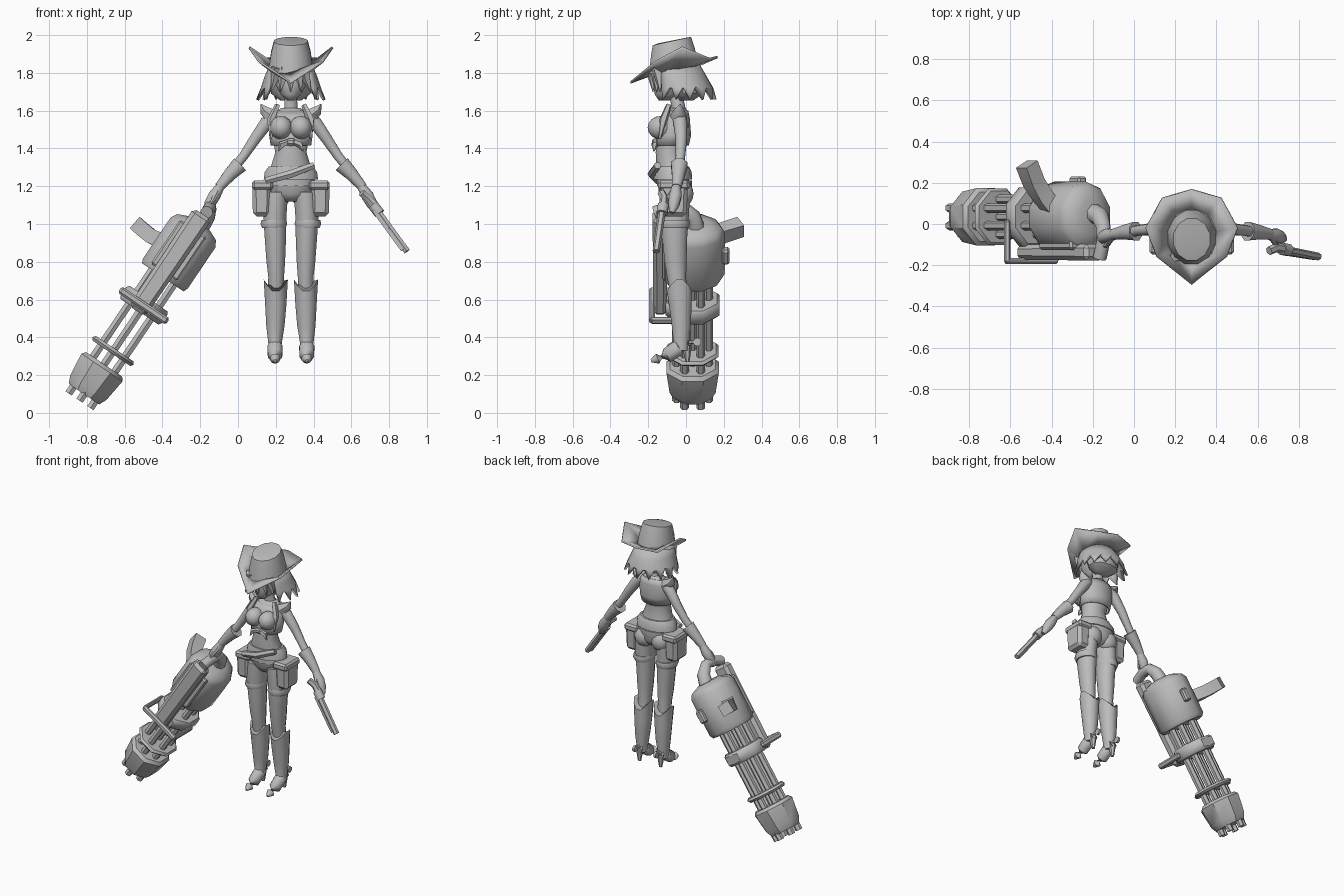
import bpy, bmesh, math
from mathutils import Matrix, Vector

CX = 0.28                                   # figure's centre line
BODY = Matrix.Translation((CX, 0, 0))
# rotary gun frame: local z runs up the barrels
GUN = Matrix(((.83, 0, .56, -.709), (0, 1, 0, .035), (-.56, 0, .83, .257), (0, 0, 0, 1)))

grey = bpy.data.materials.new("plain_grey")
grey.diffuse_color = (0.5, 0.5, 0.5, 1)


def finish(name, bm, matrix=BODY, angle=40, thick=0):
    bm.transform(matrix)
    bmesh.ops.recalc_face_normals(bm, faces=bm.faces)
    me = bpy.data.meshes.new(name)
    bm.to_mesh(me)
    bm.free()
    ob = bpy.data.objects.new(name, me)
    bpy.context.collection.objects.link(ob)
    me.materials.append(grey)
    bpy.ops.object.select_all(action='DESELECT')
    ob.select_set(True)
    bpy.context.view_layer.objects.active = ob
    bpy.ops.object.shade_smooth_by_angle(angle=math.radians(angle))
    if thick:
        ob.modifiers.new("thickness", 'SOLIDIFY').thickness = thick
    return ob


def skin(bm, rings, caps=True):
    n = len(rings[0])
    for a, b in zip(rings, rings[1:]):
        for i in range(n):
            bm.faces.new((a[i], a[(i + 1) % n], b[(i + 1) % n], b[i]))
    if caps:
        bm.faces.new(rings[0])
        bm.faces.new(rings[-1])


def loft(name, secs, n=12, matrix=BODY, caps=True, angle=40, thick=0):
    """sections: x, y, z, rx, ry, tilt along y, rise at the sides"""
    bm, rings = bmesh.new(), []
    for s in secs:
        x, y, z, rx, ry, tilt, rise = (list(s) + [0, 0])[:7]
        ring = []
        for i in range(n):
            a = math.tau * (i + .5) / n
            c, d = math.cos(a), math.sin(a)
            ring.append(bm.verts.new((x + rx * c, y + ry * d, z + tilt * ry * d + rise * c * c)))
        rings.append(ring)
    skin(bm, rings, caps)
    return finish(name, bm, matrix, angle, thick)


def tube(name, pts, n=8, matrix=BODY, angle=50):
    """points: x, y, z, radius"""
    bm, rings = bmesh.new(), []
    P = [Vector(p[:3]) for p in pts]
    for i, p in enumerate(pts):
        t = (P[min(i + 1, len(P) - 1)] - P[max(i - 1, 0)]).normalized()
        u = t.cross(Vector((0, 1, 0)) if abs(t.y) < .9 else Vector((0, 0, 1))).normalized()
        v = t.cross(u)
        rings.append([bm.verts.new(P[i] + p[3] * (u * math.cos(a) + v * math.sin(a)))
                      for a in (math.tau * (k + .5) / n for k in range(n))])
    skin(bm, rings)
    return finish(name, bm, matrix, angle)


def box(name, loc, size, matrix=BODY, taper=1, bevel=.01):
    bm = bmesh.new()
    bmesh.ops.create_cube(bm, size=1)
    for v in bm.verts:
        k = taper if v.co.z < 0 else 1
        v.co = Vector((v.co.x * size[0] * k, v.co.y * size[1] * k, v.co.z * size[2])) + Vector(loc)
    bmesh.ops.bevel(bm, geom=bm.edges[:], offset=bevel, segments=1, affect='EDGES')
    return finish(name, bm, matrix, 30)


def ball(name, loc, scale):
    bm = bmesh.new()
    bmesh.ops.create_uvsphere(bm, u_segments=12, v_segments=8, radius=1)
    bm.transform(Matrix.Translation(loc) @ Matrix.Diagonal((*scale, 1)))
    return finish(name, bm, angle=80)


# hat: crown and upswept brim
loft("hat_crown", [(0, -.065, 1.82, .122, .135, .2), (0, -.07, 1.91, .108, .12, .2),
                   (0, -.075, 1.968, .092, .105, .22), (0, -.07, 1.972, .07, .08, .2)], 12)
half = [(0, -.295, 1.755), (.165, -.16, 1.865), (.217, -.02, 1.94), (.14, .125, 1.88), (0, .165, 1.89)]
outer = half + [(-x, y, z) for x, y, z in half[3:0:-1]]
bm = bmesh.new()
inner = []
for x, y, z in outer:
    d = Vector((x, y + .065)).normalized()
    inner.append(bm.verts.new((d.x * .115, d.y * .128 - .065, 1.825 + .02 * d.y)))
skin(bm, [inner, [bm.verts.new(p) for p in outer]], False)
finish("hat_brim", bm, angle=50, thick=.012)

# head and neck
loft("head", [(0, -.115, 1.655, .02, .03), (0, -.095, 1.685, .055, .07), (0, -.08, 1.74, .085, .095),
              (0, -.07, 1.80, .092, .1), (0, -.07, 1.85, .08, .09)], 14, angle=70)
loft("neck", [(0, -.035, 1.57, .06, .045), (0, -.04, 1.62, .036, .036), (0, -.06, 1.71, .034, .036)], 10)

# hair: cap open at the face with a ragged hem
bm, rows, cols = bmesh.new(), [], 21
for z, rx, ry, y in ((1.85, .11, .12, -.05), (1.78, .14, .145, -.035), (1.72, .16, .165, -.02), (1.68, .175, .16, -.01)):
    row = []
    for i in range(cols):
        a = math.radians(-90 + 48 + 264 * i / (cols - 1))
        dip = 0 if z > 1.7 else (.045 if i % 2 else -.02)
        k = 1 if z > 1.7 else (.9 if i % 2 else 1.07)
        row.append(bm.verts.new((rx * k * math.cos(a), y + ry * k * math.sin(a), z + dip)))
    rows.append(row)
for a, b in zip(rows, rows[1:]):
    for i in range(cols - 1):
        bm.faces.new((a[i], a[i + 1], b[i + 1], b[i]))
finish("hair", bm, angle=50, thick=.015)
loft("hair_nape", [(0, 0, 1.76, .12, .1), (0, .01, 1.69, .11, .08), (0, 0, 1.655, .06, .04)], 10)
for i, x in enumerate((-.075, -.04, 0, .04, .075)):
    tube(f"fringe_{i}", [(x, -.155, 1.83, .03), (x * 1.1, -.178 + abs(x) * .5, 1.77, .024),
                         (x * 1.4, -.175 + abs(x) * .5, 1.70, .002)], 5)

# torso, open waistcoat and hips
loft("torso", [(0, -.065, 1.20, .135, .09), (0, -.075, 1.29, .112, .082), (0, -.088, 1.38, .084, .074),
               (0, -.075, 1.46, .1, .08), (0, -.06, 1.53, .11, .08), (0, -.045, 1.585, .1, .055),
               (0, -.04, 1.615, .05, .04)], 16, angle=70)
loft("waistcoat", [(0, -.075, 1.415, .11, .09), (0, -.065, 1.47, .118, .092), (0, -.05, 1.56, .122, .07),
                   (0, -.04, 1.6, .095, .052)], 14, caps=False, thick=.008, angle=60)
loft("pelvis", [(0, -.055, 1.12, .06, .06), (0, -.055, 1.16, .125, .088), (0, -.06, 1.23, .137, .092)], 14, angle=70)
loft("waistband", [(0, -.07, 1.235, .148, .102), (0, -.07, 1.275, .142, .1), (0, -.075, 1.305, .12, .09)], 14)
tube("slanted_belt", [(-.13, -.15, 1.23, .02), (0, -.18, 1.265, .024), (.12, -.15, 1.31, .02)], 6)
box("vest_knot", (0, -.165, 1.435), (.05, .03, .035))
for s in (-1, 1):
    tube("vest_tail", [(0, -.165, 1.44, .014), (s * .05, -.165, 1.42, .018), (s * .065, -.17, 1.385, .003)], 5)

for s, side in ((-1, "right"), (1, "left")):
    ball(side + "_bust", (s * .052, -.135, 1.51), (.06, .068, .062))
    tube(side + "_lapel", [(s * .07, -.09, 1.63, .015), (s * .105, -.12, 1.55, .022), (s * .105, -.14, 1.45, .006)], 5)
    tube(side + "_shoulder_spike", [(s * .1, -.04, 1.57, .045), (s * .14, -.035, 1.60, .03), (s * .16, -.03, 1.635, .002)], 6)
    ball(side + "_buttock", (s * .065, -.02, 1.16), (.068, .06, .07))

    # legs
    loft(side + "_leg", [(s * .075, -.06, 1.17, .063, .085), (s * .085, -.062, 1.05, .064, .08),
                         (s * .082, -.06, .92, .058, .068), (s * .08, -.055, .80, .051, .06),
                         (s * .078, -.05, .72, .043, .052), (s * .08, -.035, .6, .045, .045)], 12, angle=70)
    loft(side + "_garter", [(s * .09, -.06, .978, .064, .076), (s * .09, -.06, 1.0, .073, .085),
                            (s * .09, -.06, 1.022, .068, .08)], 12)
    # boots with notched tops, heels and spurs
    loft(side + "_boot", [(s * .08, -.035, .64, .066, .068, 0, .07), (s * .08, -.03, .57, .058, .062),
                          (s * .082, -.025, .46, .05, .052), (s * .084, -.025, .37, .037, .042),
                          (s * .084, -.03, .33, .036, .045)], 12, angle=60)
    tube(side + "_foot", [(s * .084, .015, .365, .03), (s * .084, -.04, .345, .042), (s * .084, -.1, .305, .04),
                          (s * .084, -.15, .287, .028), (s * .084, -.185, .275, .008)], 10)
    tube(side + "_heel", [(s * .084, .005, .36, .026), (s * .084, .008, .27, .011)], 6)
    tube(side + "_spur", [(s * .084, .015, .375, .012), (s * .084, .05, .375, .008)], 5)
    tube(side + "_spur_wheel", [(s * .076, .06, .375, .022), (s * .092, .06, .375, .022)], 8)

    # hip pouches
    box(side + "_pouch", (s * .155, -.065, 1.125), (.1, .15, .17), taper=.92, bevel=.02)
    box(side + "_pouch_flap", (s * .15, -.065, 1.205), (.11, .165, .05), bevel=.012)

    # arms, gauntlets, hands
    tube(side + "_arm", [(s * .09, -.035, 1.57, .035), (s * .13, -.03, 1.535, .037), (s * .19, -.025, 1.45, .031),
                         (s * .25, -.03, 1.36, .026), (s * .33, -.045, 1.26, .025)], 10)
    tube(side + "_gauntlet", [(s * .27, -.035, 1.315, .048), (s * .32, -.04, 1.265, .038),
                              (s * .38, -.05, 1.195, .027)], 8)
    tube(side + "_hand", [(s * .37, -.05, 1.205, .024), (s * .405, -.055, 1.15, .035),
                          (s * .43, -.065, 1.105, .032), (s * .45, -.075, 1.06, .014)], 8)
    tube(side + "_thumb", [(s * .39, -.07, 1.17, .015), (s * .41, -.1, 1.13, .014), (s * .43, -.11, 1.1, .006)], 6)

# pistol in the left hand
I = Matrix.Identity(4)
tube("pistol_barrel", [(.73, -.125, 1.08, .02), (.895, -.158, .855, .019)], 6, I)
tube("pistol_rail", [(.72, -.14, 1.07, .014), (.87, -.165, .862, .012)], 4, I)
tube("pistol_drum", [(.715, -.12, 1.10, .031), (.75, -.127, 1.055, .031)], 8, I)
tube("pistol_grip", [(.72, -.12, 1.10, .024), (.69, -.115, 1.135, .022), (.655, -.13, 1.165, .022)], 6, I)

# rotary gun: muzzle drum, barrels, clamps
loft("muzzle_drum", [(0, 0, -.19, .105, .11), (0, 0, -.15, .125, .132), (0, 0, -.02, .142, .15),
                     (0, 0, .0, .125, .13)], 8, GUN)
for i in range(6):
    a = math.tau * (i + .5) / 6
    tube(f"barrel_{i}", [(.08 * math.cos(a), .085 * math.sin(a), z, .023) for z in (-.232, .6)], 6, GUN)
tube("barrel_core", [(0, 0, -.1, .022), (0, 0, .6, .022)], 6, GUN)
loft("thin_clamp", [(0, 0, .07, .13, .135), (0, 0, .085, .142, .148), (0, 0, .1, .13, .135)], 8, GUN)
loft("thick_clamp", [(0, 0, .335, .13, .14), (0, 0, .35, .142, .155), (0, 0, .405, .142, .155),
                     (0, 0, .42, .13, .14)], 8, GUN)

# motor housing, top cap and carrying pipe
loft("motor_housing", [(0, 0, .555, .14, .155), (0, 0, .58, .15, .172), (0, 0, .84, .15, .172),
                       (0, 0, .875, .13, .15), (0, 0, .9, .07, .09)], 10, GUN)
tube("carry_pipe", [(.02, .02, .87, .05), (.015, 0, .95, .045), (0, -.05, 1.0, .036),
                    (0, -.12, 1.0, .034), (0, -.2, .97, .034)], 8, GUN)
box("housing_lug", (.04, .175, .72), (.05, .04, .09), GUN)

# front spine and clamp bracket
box("front_spine", (-.012, -.172, .64), (.115, .08, .62), GUN, taper=.9, bevel=.02)
box("spine_mount", (-.01, -.11, .72), (.17, .1, .28), GUN)
box("bracket_bar", (0, -.215, .375), (.3, .03, .04), GUN)
for s in (-1, 1):
    box("bracket_strut", (s * .14, -.12, .375), (.025, .21, .04), GUN)

# curved feed chute
tube("feed_chute", [(-.38, .06, .90, .055), (-.44, .13, .925, .056), (-.485, .2, .955, .056),
                    (-.52, .29, .985, .056)], 4, I, 30)
